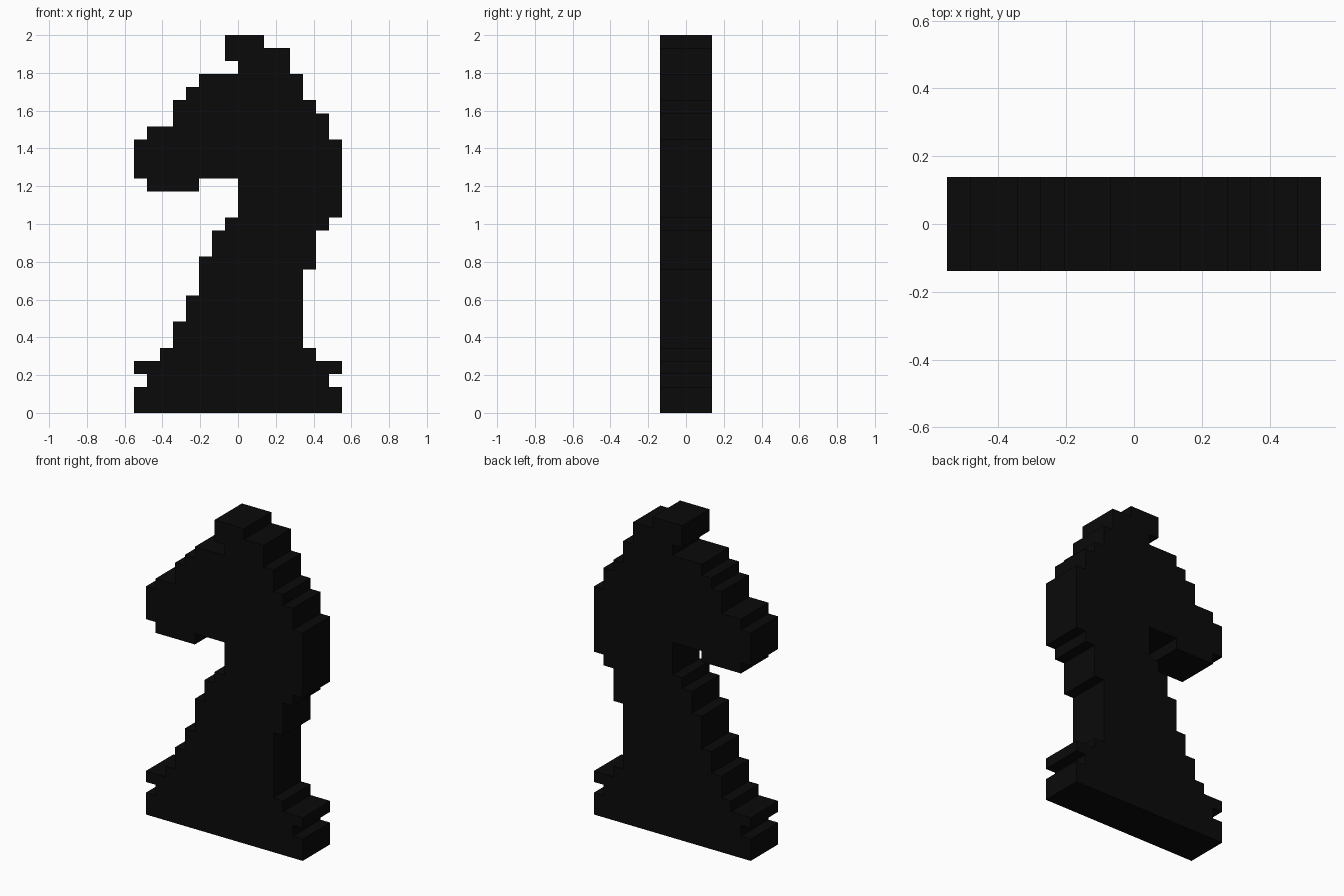
import bpy, bmesh

if "Cube" in bpy.data.objects:
    bpy.data.objects.remove(bpy.data.objects["Cube"])

U = 2 / 29        # one block
HALF_DEPTH = 2    # blocks

# Stepped silhouette, walked upward as (x, z where the step ends), in blocks
BACK = [(8, 2), (7, 3), (8, 4), (6, 5), (5, 11), (6, 14), (7, 15), (8, 21),
        (7, 23), (6, 24), (5, 26), (4, 28), (2, 29)]
FACE = [(-8, 2), (-7, 3), (-8, 4), (-6, 5), (-5, 7), (-4, 9), (-3, 12),
        (-2, 14), (-1, 15), (0, 18), (-3, 17), (-7, 18), (-8, 21),
        (-7, 22), (-5, 24), (-4, 25), (-3, 26), (0, 27), (-1, 29)]


def staircase(steps):
    points, z = [], 0
    for x, z_end in steps:
        points += [(x, z), (x, z_end)]
        z = z_end
    return points


# Black blocky knight piece: outline extruded through its thickness
outline = staircase(BACK) + staircase(FACE)[::-1]
bm = bmesh.new()
face = bm.faces.new([bm.verts.new((x * U, -HALF_DEPTH * U, z * U)) for x, z in outline])
result = bmesh.ops.extrude_face_region(bm, geom=[face], use_keep_orig=True)
moved = [v for v in result["geom"] if isinstance(v, bmesh.types.BMVert)]
bmesh.ops.translate(bm, verts=moved, vec=(0, 2 * HALF_DEPTH * U, 0))
bmesh.ops.recalc_face_normals(bm, faces=bm.faces)

mesh = bpy.data.meshes.new("knight_piece")
bm.to_mesh(mesh)
bm.free()
knight = bpy.data.objects.new("knight_piece", mesh)
bpy.context.collection.objects.link(knight)

black = bpy.data.materials.new("black")
black.diffuse_color = (0.003, 0.003, 0.003, 1)
black.use_nodes = True
black.node_tree.nodes["Principled BSDF"].inputs["Base Color"].default_value = black.diffuse_color
mesh.materials.append(black)
